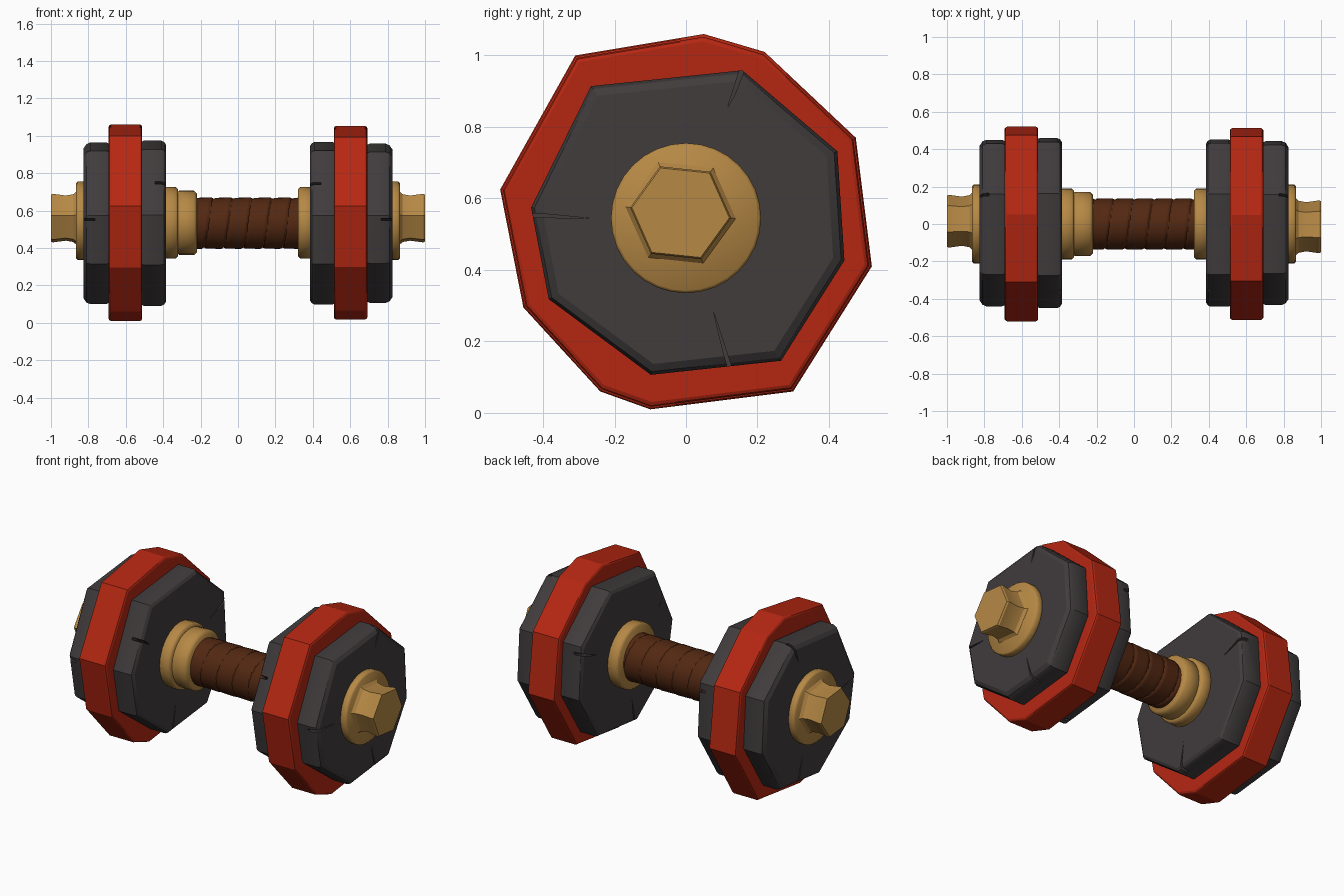
import bpy
import bmesh
import math
from mathutils import Vector

CENTRE = 0.535

cube = bpy.data.objects.get("Cube")
if cube:
    bpy.data.objects.remove(cube)


def material(name, rgb):
    m = bpy.data.materials.new(name)
    m.use_nodes = True
    m.diffuse_color = (*rgb, 1)
    bsdf = m.node_tree.nodes["Principled BSDF"]
    bsdf.inputs["Base Color"].default_value = (*rgb, 1)
    bsdf.inputs["Roughness"].default_value = 0.8
    return m


GOLD = material("brass gold", (0.47, 0.25, 0.06))
RED = material("painted red", (0.46, 0.02, 0.006))
IRON = material("dark iron", (0.052, 0.045, 0.046))
LEATHER = material("brown leather", (0.085, 0.021, 0.006))


def finish(name, bm, mat, angle=30):
    bmesh.ops.recalc_face_normals(bm, faces=bm.faces)
    mesh = bpy.data.meshes.new(name)
    bm.to_mesh(mesh)
    bm.free()
    obj = bpy.data.objects.new(name, mesh)
    bpy.context.collection.objects.link(obj)
    if mat:
        mesh.materials.append(mat)
        bpy.ops.object.select_all(action="DESELECT")
        obj.select_set(True)
        bpy.context.view_layer.objects.active = obj
        bpy.ops.object.shade_smooth_by_angle(angle=math.radians(angle))
    return obj


def loft(name, rings, mat, angle=30):
    """Skin a row of closed rings and cap both ends."""
    bm = bmesh.new()
    rows = [[bm.verts.new(p) for p in ring] for ring in rings]
    n = len(rows[0])
    for a, b in zip(rows, rows[1:]):
        for i in range(n):
            j = (i + 1) % n
            bm.faces.new((a[i], a[j], b[j], b[i]))
    bm.faces.new(rows[0])
    bm.faces.new(rows[-1])
    return finish(name, bm, mat, angle)


def outline_ring(outline, x, scale):
    return [(x, y * scale, CENTRE + (z - 0.53) * scale) for y, z in outline]


def circle(x, r, sides, turn=0.0, dy=0.0, dz=0.0):
    ring = []
    for i in range(sides):
        a = turn + math.tau * i / sides
        ring.append((x, dy + r * math.cos(a), CENTRE + dz + r * math.sin(a)))
    return ring


def plate(name, outline, x0, x1, scale, bevel, mat):
    """Hewn polygon plate with worn, double chamfered rims."""
    d = 1 if x1 > x0 else -1
    inset = scale - bevel * 2
    rings = [(x0, inset), (x0 + d * bevel * 0.4, scale - bevel * 0.6),
             (x0 + d * bevel, scale), (x1 - d * bevel, scale),
             (x1 - d * bevel * 0.4, scale - bevel * 0.6), (x1, inset)]
    return loft(name, [outline_ring(outline, x, s) for x, s in rings], mat, 25)


def chip(obj, x_face, cracks):
    """Cut tapering cracks that run inward from the rim across one face."""
    bm = bmesh.new()
    for deg, r_in, width, depth in cracks:
        a = math.radians(deg)
        out = Vector((0, math.cos(a), math.sin(a)))
        side = Vector((0, -math.sin(a), math.cos(a)))
        mid = Vector((x_face, 0, CENTRE))
        ends = []
        for x in (-depth, depth):
            shift = Vector((x, 0, 0))
            corners = (out * r_in, out * 0.4 + side * width * 0.2,
                       out * 0.6 + side * width, out * 0.6 - side * width,
                       out * 0.38 - side * width * 0.6)
            ends.append([bm.verts.new(mid + shift + c) for c in (corners[0], corners[1],
                         corners[2], corners[3], corners[4])])
        low, high = ends
        bm.faces.new(low)
        bm.faces.new(high)
        for i in range(5):
            j = (i + 1) % 5
            bm.faces.new((low[i], low[j], high[j], high[i]))
    cutter = finish(obj.name + "_crack_cutter", bm, None)
    cutter.hide_render = True
    cutter.hide_viewport = True
    cutter.display_type = "WIRE"
    mod = obj.modifiers.new("cracks", "BOOLEAN")
    mod.operation = "DIFFERENCE"
    mod.solver = "EXACT"
    mod.object = cutter


def disc(name, x0, x1, r, bevel, sides, mat, dz=0.0):
    d = bevel if x1 > x0 else -bevel
    loft(name, [circle(x, q, sides, dz=dz) for x, q in
                ((x0, r - bevel), (x0 + d, r), (x1 - d, r), (x1, r - bevel))], mat, 50)


# uneven outlines of the rim band and the iron plates, as (y, z)
RIM = [(-0.31, 0.995), (0.05, 1.055), (0.22, 1.005), (0.475, 0.765), (0.52, 0.405),
       (0.30, 0.055), (-0.10, 0.005), (-0.24, 0.055), (-0.455, 0.29), (-0.52, 0.62)]
IRON_EDGE = [(-0.27, 0.915), (0.16, 0.96), (0.43, 0.73), (0.45, 0.42),
             (0.27, 0.135), (-0.10, 0.095), (-0.39, 0.31), (-0.44, 0.57)]

# weights on both ends
for side, s in (("left", 1), ("right", -1)):
    grow = 0.985 if s > 0 else 1.0
    inner = plate(side + "_inner_plate", IRON_EDGE, s * 0.385, s * 0.53, grow * 1.02, 0.025, IRON)
    plate(side + "_rim_band", RIM, s * 0.512, s * 0.692, grow, 0.012, RED)
    outer = plate(side + "_outer_plate", IRON_EDGE, s * 0.67, s * 0.825, grow, 0.035, IRON)
    chip(inner, s * 0.385, [(20, 0.30, 0.012, 0.05), (150, 0.33, 0.015, 0.06),
                            (262, 0.28, 0.012, 0.05)])
    chip(outer, s * 0.825, [(70, 0.34, 0.012, 0.05), (178, 0.27, 0.012, 0.06),
                            (287, 0.26, 0.012, 0.05)])

    # end flange and flared hexagonal nut
    disc(side + "_flange", s * 0.81, s * 0.865, 0.21, 0.008, 32, GOLD, 0.01)
    dy = -0.015 * s
    nut = ((0.855, 0.165), (0.88, 0.14), (0.92, 0.132), (0.99, 0.142), (1.0, 0.137))
    loft(side + "_hex_nut", [circle(s * x, r, 6, math.radians(-6), dy, 0.025) for x, r in nut],
         GOLD, 20)

    # inner collar
    disc(side + "_collar", s * 0.32, s * 0.40, 0.19, 0.012, 24, GOLD)

# extra stepped collar on one side
disc("right_step_collar", -0.22, -0.33, 0.172, 0.015, 24, GOLD)

# grip wound with an overlapping leather strap
SIDES, ROWS, PITCH = 40, 100, 0.105
START, END = -0.24, 0.34
grip = []
for k in range(ROWS + 1):
    x = START + (END - START) * k / ROWS
    ring = []
    for i in range(SIDES):
        a = math.tau * i / SIDES
        phase = (x / PITCH + i / SIDES) % 1.0
        edge = min(phase, 1 - phase)
        r = 0.128 + 0.007 * min(1, edge / 0.10) + 0.003 * phase
        ring.append((x, r * math.cos(a), CENTRE - 0.002 + r * math.sin(a)))
    grip.append(ring)
loft("wrapped_grip", grip, LEATHER, 40)
